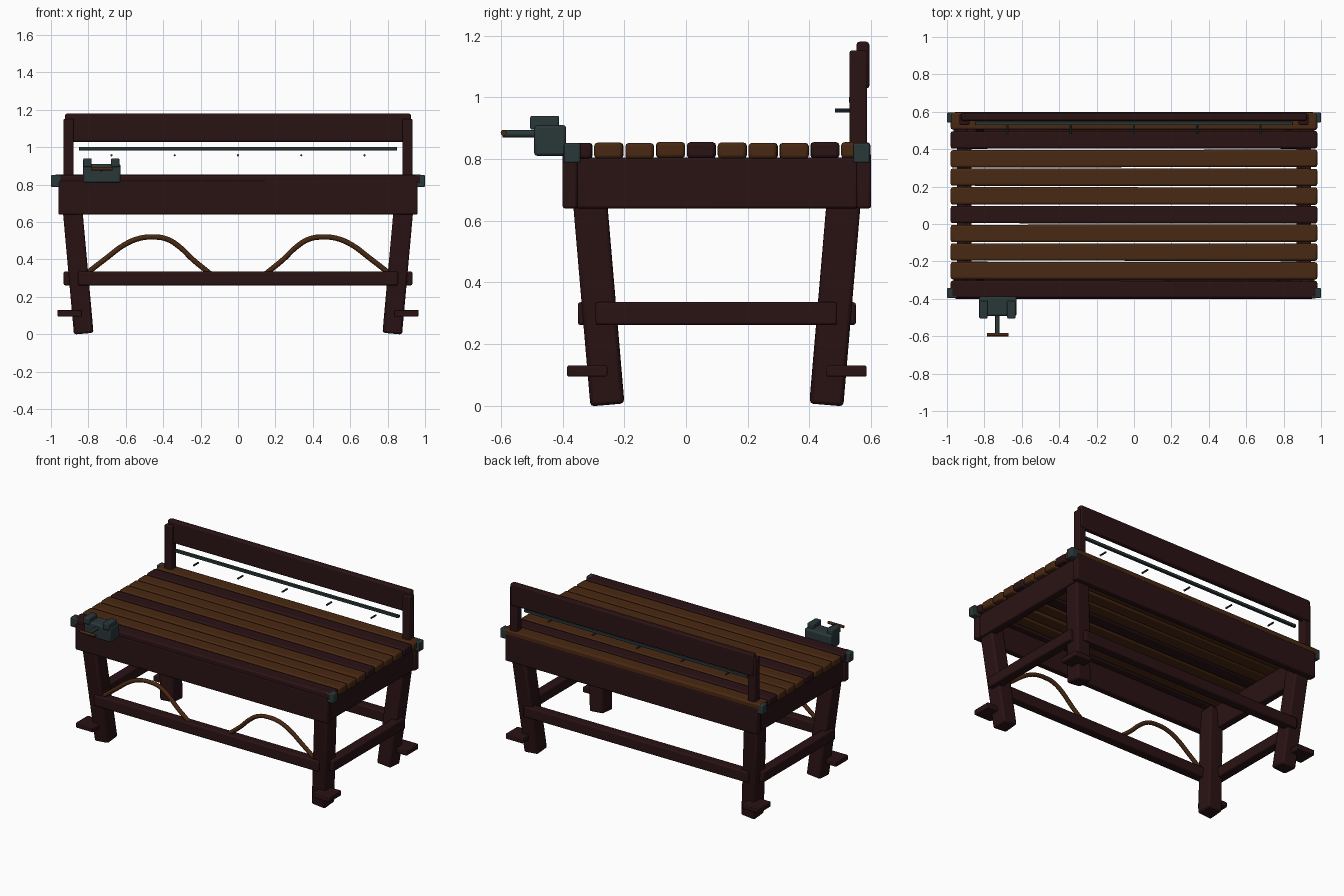
import bpy, math, random
from mathutils import Vector

if "Cube" in bpy.data.objects:
    bpy.data.objects.remove(bpy.data.objects["Cube"])

random.seed(4)


def material(name, rgb):
    m = bpy.data.materials.new(name)
    m.diffuse_color = (*rgb, 1)
    m.use_nodes = True
    m.node_tree.nodes["Principled BSDF"].inputs["Base Color"].default_value = m.diffuse_color
    return m


DARK = material("dark stained wood", (0.023, 0.006, 0.007))
BROWN = material("brown wood", (0.065, 0.021, 0.006))
IRON = material("blue grey iron", (0.023, 0.038, 0.040))


def box(name, mat, x, y, z, bevel=0.008, rot=(0, 0, 0)):
    """Bevelled box from (min, max) ranges."""
    c = [(a + b) / 2 for a, b in (x, y, z)]
    bpy.ops.mesh.primitive_cube_add(size=1, location=c)
    o = bpy.context.object
    o.name = name
    o.scale = [abs(b - a) for a, b in (x, y, z)]
    bpy.ops.object.transform_apply(location=False, rotation=False, scale=True)
    o.rotation_euler = rot
    o.data.materials.append(mat)
    if bevel:
        m = o.modifiers.new("bevel", 'BEVEL')
        m.width, m.segments = bevel, 2
    bpy.ops.object.shade_smooth_by_angle(angle=math.radians(35))
    return o


def rod(name, mat, a, b, r, sides=12):
    """Cylinder between two points."""
    a, b = Vector(a), Vector(b)
    bpy.ops.mesh.primitive_cylinder_add(vertices=sides, radius=r, depth=(b - a).length,
                                        location=(a + b) / 2)
    o = bpy.context.object
    o.name = name
    o.rotation_euler = (b - a).to_track_quat('Z', 'Y').to_euler()
    o.data.materials.append(mat)
    bpy.ops.object.shade_smooth_by_angle(angle=math.radians(40))
    return o


def mid(c, size):
    return (c - size / 2, c + size / 2)


# Top slats, every fourth one dark, slightly uneven
for i in range(10):
    yc = -0.35 + 0.1 * i
    box("top_slat", BROWN if i % 4 else DARK, (-0.98, 0.98), mid(yc, 0.093),
        mid(0.8275 + random.uniform(-0.002, 0.002), 0.052), 0.011,
        (0, 0, random.uniform(-0.0015, 0.0015)))

# Aprons under the top
box("front_apron", DARK, (-0.96, 0.96), (-0.40, -0.352), (0.64, 0.82))
box("back_apron", DARK, (-0.96, 0.96), (0.552, 0.60), (0.64, 0.82))

CY = 0.1  # middle of the table in y
for sx in (-1, 1):
    box("side_apron", DARK, mid(sx * 0.92, 0.055), (-0.357, 0.557), (0.64, 0.805))
    # Side stretcher on the outside of the legs
    box("side_stretcher", DARK, mid(sx * 0.90, 0.065), (-0.293, 0.49), (0.262, 0.336))
    for sy in (-1, 1):
        # Splayed leg
        box("leg", DARK, mid(sx * 0.860, 0.105), mid(CY + sy * 0.388, 0.11),
            (0.004, 0.785), 0.012, (-math.atan(sy * 0.085), math.atan(sx * 0.09), 0))
        # Foot plate wrapped on the outer leg corner
        box("foot_plate", DARK, mid(sx * 0.90, 0.13), mid(CY + sy * 0.42, 0.13),
            (0.095, 0.131), 0.005)
        # Iron corner block
        box("corner_block", IRON, mid(sx * 0.972, 0.056), mid(CY + sy * 0.469, 0.054),
            (0.787, 0.852), 0.006)
    # Back post
    box("back_post", DARK, mid(sx * 0.906, 0.055), (0.53, 0.587), (0.70, 1.152), 0.007)

# Long stretchers on front and back of the legs
for sy in (-1, 1):
    box("long_stretcher", DARK, (-0.855, 0.855), mid(CY + sy * 0.418, 0.065), (0.262, 0.336))

# Backboard and tool rail with pegs
box("backboard", DARK, (-0.925, 0.925), (0.552, 0.594), (1.028, 1.18), 0.01)
box("tool_rail", IRON, (-0.85, 0.85), (0.528, 0.548), (0.983, 1.002), 0.003)
for i in range(-2, 3):
    rod("peg", IRON, (i * 0.338, 0.482, 0.957), (i * 0.338, 0.535, 0.957), 0.006, 8)

# Curved braces above the front stretcher
ARC = [(0.81, 0.325), (0.70, 0.410), (0.61, 0.477), (0.53, 0.512), (0.455, 0.52),
       (0.38, 0.509), (0.31, 0.465), (0.24, 0.398), (0.15, 0.325)]
for sx in (-1, 1):
    cu = bpy.data.curves.new("curved_brace", 'CURVE')
    cu.dimensions = '3D'
    cu.bevel_depth, cu.bevel_resolution, cu.resolution_u = 0.014, 2, 4
    cu.use_fill_caps = True
    s = cu.splines.new('BEZIER')
    s.bezier_points.add(len(ARC) - 1)
    for p, (x, z) in zip(s.bezier_points, ARC):
        p.co = (sx * x, -0.315, z)
        p.handle_left_type = p.handle_right_type = 'AUTO'
    cu.materials.append(BROWN)
    bpy.context.collection.objects.link(bpy.data.objects.new("curved_brace", cu))

# Vise: body, two jaws, screw and handle
box("vise_body", IRON, (-0.828, -0.628), (-0.492, -0.388), (0.81, 0.91), 0.01)
for x in (-0.805, -0.656):
    box("vise_jaw", IRON, mid(x, 0.045), (-0.505, -0.411), (0.895, 0.94), 0.006)
rod("vise_screw", IRON, (-0.73, -0.595, 0.882), (-0.73, -0.48, 0.882), 0.012)
rod("vise_handle", BROWN, (-0.787, -0.591, 0.885), (-0.67, -0.591, 0.885), 0.0095)
